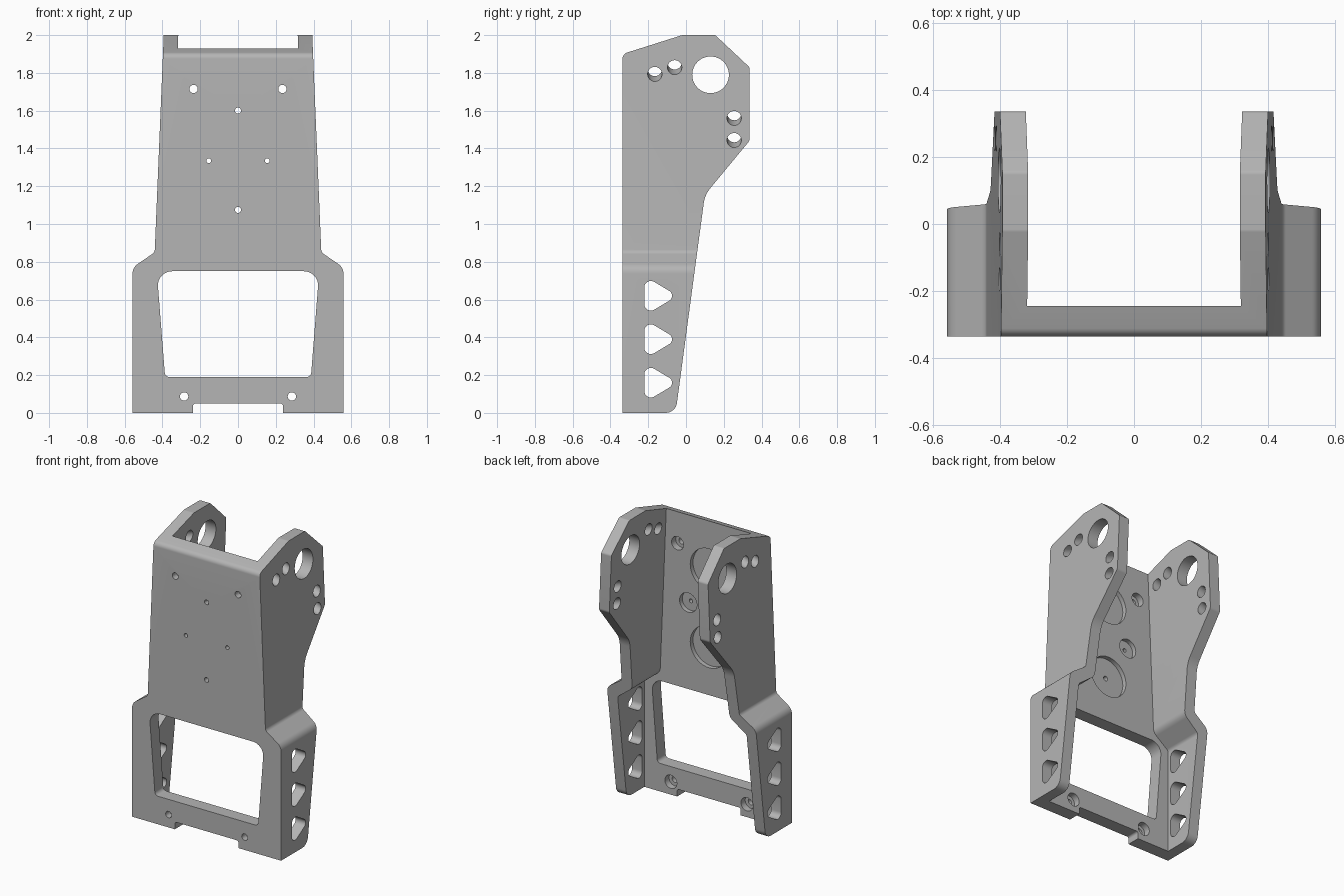
import bpy, bmesh, math
from mathutils import Vector

old = bpy.data.objects.get("Cube")
if old:
    bpy.data.objects.remove(old, do_unlink=True)

grey = bpy.data.materials.new("satin grey")
grey.use_nodes = True
colour = (0.46, 0.46, 0.46, 1)
grey.diffuse_color = colour
grey.node_tree.nodes["Principled BSDF"].inputs["Base Color"].default_value = colour


def rounded(points, steps=8):
    """Replace each (u, v, radius) corner with a tangent arc."""
    out = []
    for i, (u, v, r) in enumerate(points):
        p = Vector((u, v))
        if r == 0:
            out.append(p)
            continue
        a = (Vector(points[i - 1][:2]) - p).normalized()
        b = (Vector(points[(i + 1) % len(points)][:2]) - p).normalized()
        half = a.angle(b) / 2
        centre = p + (a + b).normalized() * r / math.sin(half)
        reach = r / math.tan(half)
        start, end = p + a * reach - centre, p + b * reach - centre
        sweep = start.angle(end)
        for k in range(steps + 1):
            t = k / steps
            out.append(centre + (start * math.sin((1 - t) * sweep)
                                 + end * math.sin(t * sweep)) / math.sin(sweep))
    return out


def circle(u, v, r, n=40):
    return [Vector((u + r * math.cos(k * math.tau / n),
                    v + r * math.sin(k * math.tau / n))) for k in range(n)]


def prism(name, outline, axis, lo, hi, rise=0):
    """Extrude an outline along x or y; rise shifts the far end in z."""
    bm = bmesh.new()
    rings = []
    for d, dz in ((lo, 0), (hi, rise)):
        rings.append([bm.verts.new((d, p.x, p.y + dz) if axis == "x"
                                   else (p.x, d, p.y + dz)) for p in outline])
    bm.faces.new(rings[0])
    bm.faces.new(rings[1][::-1])
    for i in range(len(outline)):
        j = (i + 1) % len(outline)
        bm.faces.new((rings[0][i], rings[1][i], rings[1][j], rings[0][j]))
    bmesh.ops.recalc_face_normals(bm, faces=bm.faces)
    mesh = bpy.data.meshes.new(name)
    bm.to_mesh(mesh)
    bm.free()
    mesh.materials.append(grey)
    obj = bpy.data.objects.new(name, mesh)
    bpy.context.collection.objects.link(obj)
    return obj


def combine(body, tool, operation="DIFFERENCE"):
    mod = body.modifiers.new("cut", "BOOLEAN")
    mod.operation, mod.solver, mod.object = operation, "EXACT", tool
    bpy.context.view_layer.objects.active = body
    bpy.ops.object.modifier_apply(modifier=mod.name)
    bpy.data.objects.remove(tool, do_unlink=True)


def mirrored(half):
    return rounded(half + [(-u, v, r) for u, v, r in reversed(half)])


# Outer block: side profile limited by the front outline
bracket = prism("bracket", rounded([
    (-.336, 0, 0), (-.336, 1.9, .035), (-.02, 2, .03), (.155, 2, .02),
    (.336, 1.83, .02), (.336, 1.44, .03), (.1, 1.155, .16), (-.055, 0, .06)]),
    "x", -.7, .7)
combine(bracket, prism("front_outline", mirrored([
    (.558, -.1, 0), (.558, .77, .06), (.441, .85, .03), (.389, 2.1, 0)]),
    "y", -.6, .6), "INTERSECT")

# Hollow between the side walls, open at top, bottom and back
combine(bracket, prism("hollow", mirrored([
    (.483, -.1, 0), (.483, .72, .03), (.365, .81, .06), (.312, 2.1, 0)]),
    "y", -.245, .6))

# Front plate window and bottom notch
combine(bracket, prism("window", mirrored([
    (.386, .19, .025), (.43, .75, .075)]), "y", -.6, .05))
combine(bracket, prism("notch", mirrored([
    (.238, -.1, 0), (.238, .05, .015)]), "y", -.6, .3))

# Screw holes with recesses on the back of the front plate: x, z, hole, recess, depth
screws = [(0, 1.6, .016, .14, .03), (0, 1.075, .016, .14, .03)]
for side in (-1, 1):
    screws += [(side * .235, 1.715, .022, .045, .045),
               (side * .155, 1.335, .013, .065, .03),
               (side * .285, .087, .022, .045, .045)]
for x, z, hole, recess, depth in screws:
    combine(bracket, prism("recess", circle(x, z, recess), "y", -.245 - depth, -.2))
    combine(bracket, prism("screw_hole", circle(x, z, hole, 24), "y", -.6, -.22))

# Side walls: pivot hole, slanted pin holes and triangular openings
for side in (-1, 1):
    outer, inner = side * .65, side * .2
    combine(bracket, prism("pivot_hole", circle(.13, 1.79, .097, 56), "x", outer, inner))
    for y, z in ((-.165, 1.795), (-.06, 1.83), (.255, 1.565), (.255, 1.45)):
        combine(bracket, prism("pin_hole", circle(y, z - .09, .038, 32),
                               "x", outer, inner, .16))
    for z in (.16, .39, .62):
        combine(bracket, prism("opening", rounded([
            (-.221, z - .105, .035), (-.221, z + .105, .035), (-.045, z, .03)]),
            "x", outer, inner))

bpy.ops.object.select_all(action="DESELECT")
bracket.select_set(True)
bpy.context.view_layer.objects.active = bracket
bpy.ops.object.shade_smooth_by_angle(angle=math.radians(25))
